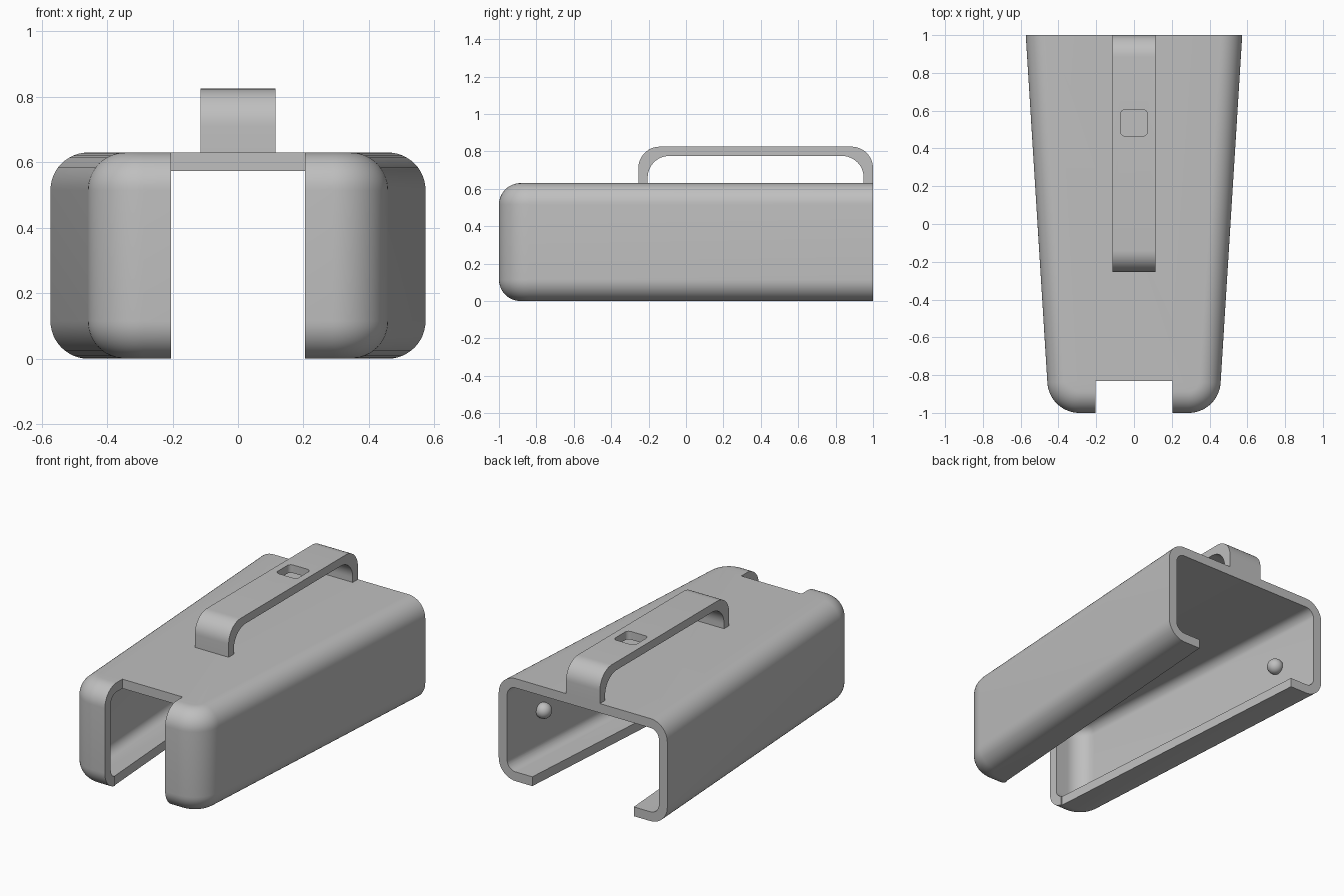
import bpy, bmesh, math
from mathutils import Vector

cube = bpy.data.objects.get("Cube")
if cube:
    bpy.data.objects.remove(cube, do_unlink=True)

grey = bpy.data.materials.new("plain grey")
grey.use_nodes = True
grey.diffuse_color = (0.52, 0.52, 0.52, 1)
grey.node_tree.nodes["Principled BSDF"].inputs["Base Color"].default_value = grey.diffuse_color

HEIGHT, WALL = 0.63, 0.057
CORNER, EDGE = 0.17, 0.115       # plan corner radius, top and bottom edge radius
BACK_HALF, TAPER = 0.573, 0.0622


def make_object(name, bm):
    bmesh.ops.recalc_face_normals(bm, faces=bm.faces)
    mesh = bpy.data.meshes.new(name)
    bm.to_mesh(mesh)
    bm.free()
    mesh.materials.append(grey)
    obj = bpy.data.objects.new(name, mesh)
    bpy.context.collection.objects.link(obj)
    return obj


def loft(name, rings):
    """Skin closed rings of equal length and cap both ends."""
    bm = bmesh.new()
    loops = [[bm.verts.new(p) for p in ring] for ring in rings]
    for a, b in zip(loops, loops[1:]):
        for i in range(len(a)):
            j = (i + 1) % len(a)
            bm.faces.new((a[i], a[j], b[j], b[i]))
    bm.faces.new(loops[0])
    bm.faces.new(loops[-1])
    return make_object(name, bm)


def prism(name, outline, low, high):
    return loft(name, [[(x, y, z) for x, y in outline] for z in (low, high)])


def arc(cx, cy, r, start, end, steps=12):
    return [(cx + r * math.cos(t), cy + r * math.sin(t))
            for t in (math.radians(start + (end - start) * i / steps) for i in range(steps + 1))]


def cut(target, cutter):
    mod = target.modifiers.new("cut", 'BOOLEAN')
    mod.operation, mod.solver, mod.object = 'DIFFERENCE', 'EXACT', cutter
    bpy.context.view_layer.objects.active = target
    bpy.ops.object.modifier_apply(modifier=mod.name)
    bpy.data.objects.remove(cutter, do_unlink=True)


def half_width(y):
    return BACK_HALF - TAPER * (1 - y)


def plan(inset, back):
    """Tapered plan outline with rounded front corners."""
    slant = math.atan(TAPER)
    cy = CORNER - 1
    cx = half_width(cy) - CORNER / math.cos(slant)
    half = [(half_width(back) - inset / math.cos(slant), back)]
    half += arc(cx, cy, CORNER - inset, -math.degrees(slant), -90, 16)
    return half + [(-x, y) for x, y in reversed(half)]


def rounded_block(name, inset, back):
    r, steps = EDGE - inset, 12
    levels = []
    for i in range(steps + 1):
        t = math.pi / 2 * i / steps
        levels.append((inset + r * (1 - math.sin(t)), inset + r * (1 - math.cos(t))))
    levels += [(d, HEIGHT - z) for d, z in reversed(levels)]
    return loft(name, [[(x, y, z) for x, y in plan(d, back)] for d, z in levels])


def mirrored(points):
    return points + [(-x, y) for x, y in reversed(points)]


# Hollow body, open at the back, with a front notch and a widening floor slot
body = rounded_block("body_shell", 0, 1)
cut(body, rounded_block("cavity_cutter", WALL, 1.2))
cut(body, prism("notch_cutter", mirrored([(0.205, -1.1), (0.205, -0.83)]), -0.1, 0.8))
cut(body, prism("slot_cutter", mirrored([(0.212, -0.9), (0.352, 1.1)]), -0.1, 0.2))

# Arched handle: side profile in y and z, swept across x
top, base, front, back = 0.825, HEIGHT, -0.255, 1.0
bar, bend = 0.05, 0.115
profile = [(front, base)]
profile += arc(front + bend, top - bend, bend, 180, 90)
profile += arc(back - bend, top - bend, bend, 90, 0)
profile += [(back, base), (back - bar, base)]
profile += arc(back - bar - bend, top - bar - bend, bend, 0, 90)
profile += arc(front + bar + bend, top - bar - bend, bend, 90, 180)
profile += [(front + bar, base)]
handle = loft("handle", [[(x, y, z) for y, z in profile] for x in (-0.115, 0.115)])

# Rounded square hole through the handle
hole = []
for i, (sx, sy) in enumerate(((1, 1), (-1, 1), (-1, -1), (1, -1))):
    hole += arc(sx * 0.047, 0.535 + sy * 0.045, 0.025, 90 * i, 90 * i + 90, 6)
cut(handle, prism("hole_cutter", hole, 0.74, 0.9))

# Round stud on each inner wall
studs = []
for side, label in ((1, "left"), (-1, "right")):
    bm = bmesh.new()
    bmesh.ops.create_uvsphere(bm, u_segments=24, v_segments=16, radius=0.047)
    y = 0.7
    bmesh.ops.translate(bm, verts=bm.verts,
                        vec=Vector((side * (half_width(y) - WALL - 0.02), y, 0.315)))
    studs.append(make_object(label + "_stud", bm))

# Smooth the rounded surfaces, keep the cut edges sharp
bpy.ops.object.select_all(action='DESELECT')
for obj in [body, handle] + studs:
    obj.select_set(True)
bpy.context.view_layer.objects.active = body
bpy.ops.object.shade_smooth_by_angle(angle=math.radians(30))
